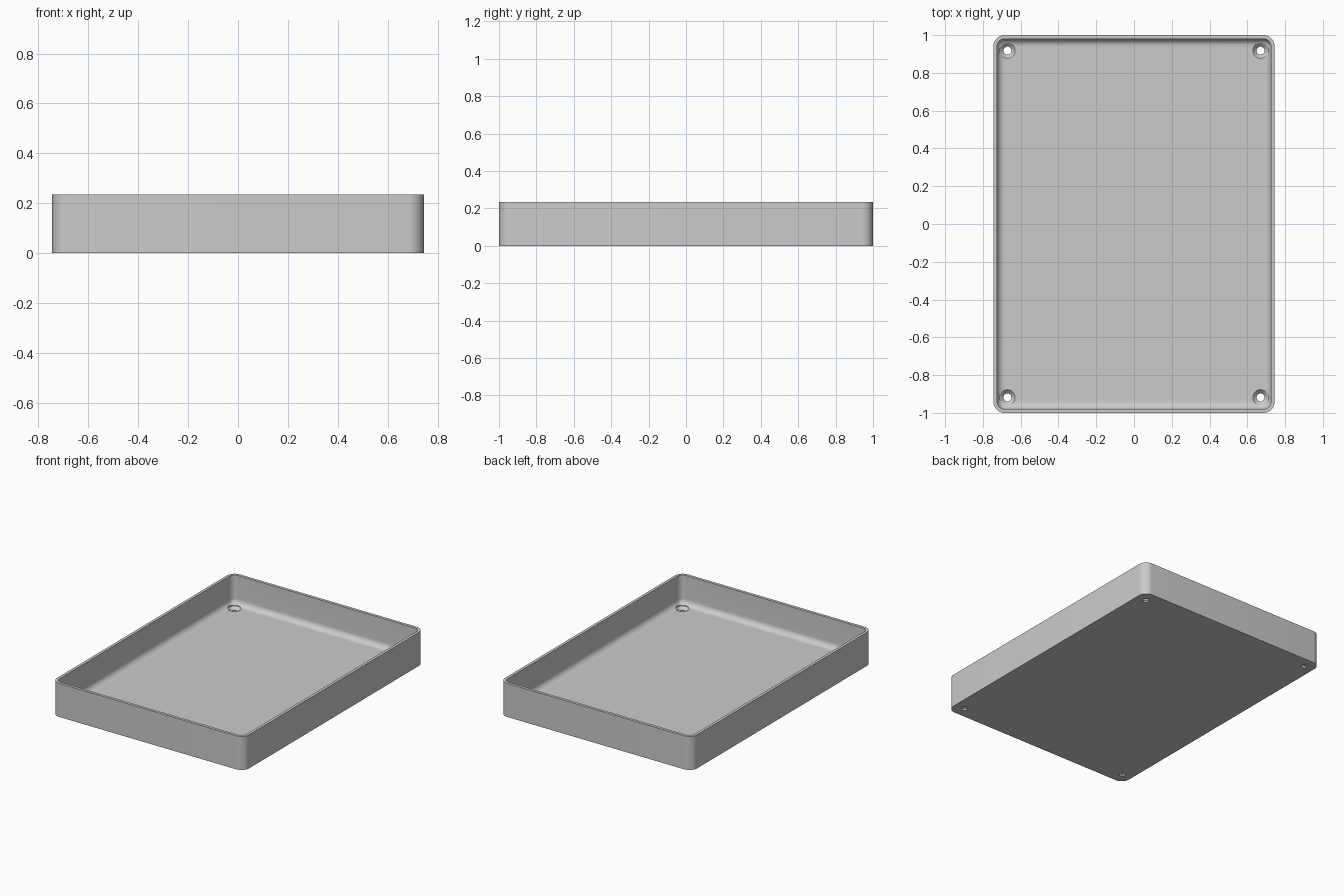
import bpy, bmesh, math

if "Cube" in bpy.data.objects:
    bpy.data.objects.remove(bpy.data.objects["Cube"])

HX, HY, H = 0.745, 1.0, 0.235
WALL, FLOOR, CORNER, FILLET = 0.02, 0.03, 0.06, 0.04
STEPS = 10

grey = bpy.data.materials.new("plain grey")
grey.use_nodes = True
colour = (0.6, 0.6, 0.6, 1)
grey.diffuse_color = colour
grey.node_tree.nodes["Principled BSDF"].inputs["Base Color"].default_value = colour


def rounded_ring(bm, inset, z):
    """Rounded rectangle of vertices, pulled in from the outer wall."""
    r = max(CORNER - inset, 0.002)
    cx, cy = HX - inset - r, HY - inset - r
    verts = []
    for i, (sx, sy) in enumerate([(1, 1), (-1, 1), (-1, -1), (1, -1)]):
        for k in range(STEPS + 1):
            a = math.pi / 2 * (i + k / STEPS)
            verts.append(bm.verts.new((sx * cx + r * math.cos(a), sy * cy + r * math.sin(a), z)))
    return verts


def finish(bm, name):
    bmesh.ops.recalc_face_normals(bm, faces=bm.faces)
    mesh = bpy.data.meshes.new(name)
    bm.to_mesh(mesh)
    bm.free()
    mesh.materials.append(grey)
    obj = bpy.data.objects.new(name, mesh)
    bpy.context.collection.objects.link(obj)
    return obj


def bridge(bm, rings):
    for a, b in zip(rings, rings[1:]):
        n = len(a)
        for i in range(n):
            j = (i + 1) % n
            bm.faces.new((a[i], a[j], b[j], b[i]))
    bm.faces.new(rings[0])
    bm.faces.new(rings[-1])


# Tray: outer wall, rim, inner wall, then a fillet down to the floor
profile = [(0, 0), (0, H), (WALL, H)]
for k in range(STEPS + 1):
    a = math.pi / 2 * k / STEPS
    profile.append((WALL + FILLET * (1 - math.cos(a)), FLOOR + FILLET * (1 - math.sin(a))))
bm = bmesh.new()
bridge(bm, [rounded_ring(bm, inset, z) for inset, z in profile])
tray = finish(bm, "tray")

# Countersunk screw holes in the four corners
bm = bmesh.new()
for sx in (-1, 1):
    for sy in (-1, 1):
        rings = []
        for r, z in [(0.021, -0.05), (0.021, 0.01), (0.041, FLOOR), (0.041, 0.1)]:
            rings.append([bm.verts.new((sx * 0.67 + r * math.cos(t * math.pi / 16),
                                        sy * 0.918 + r * math.sin(t * math.pi / 16), z))
                          for t in range(32)])
        bridge(bm, rings)
cutter = finish(bm, "screw_hole_cutter")
cutter.hide_render = True

cut = tray.modifiers.new("screw holes", "BOOLEAN")
cut.operation = "DIFFERENCE"
cut.solver = "EXACT"
cut.object = cutter
bpy.context.view_layer.objects.active = tray
tray.select_set(True)
bpy.ops.object.modifier_apply(modifier=cut.name)
bpy.data.objects.remove(cutter)
bpy.ops.object.shade_smooth_by_angle(angle=math.radians(30))
